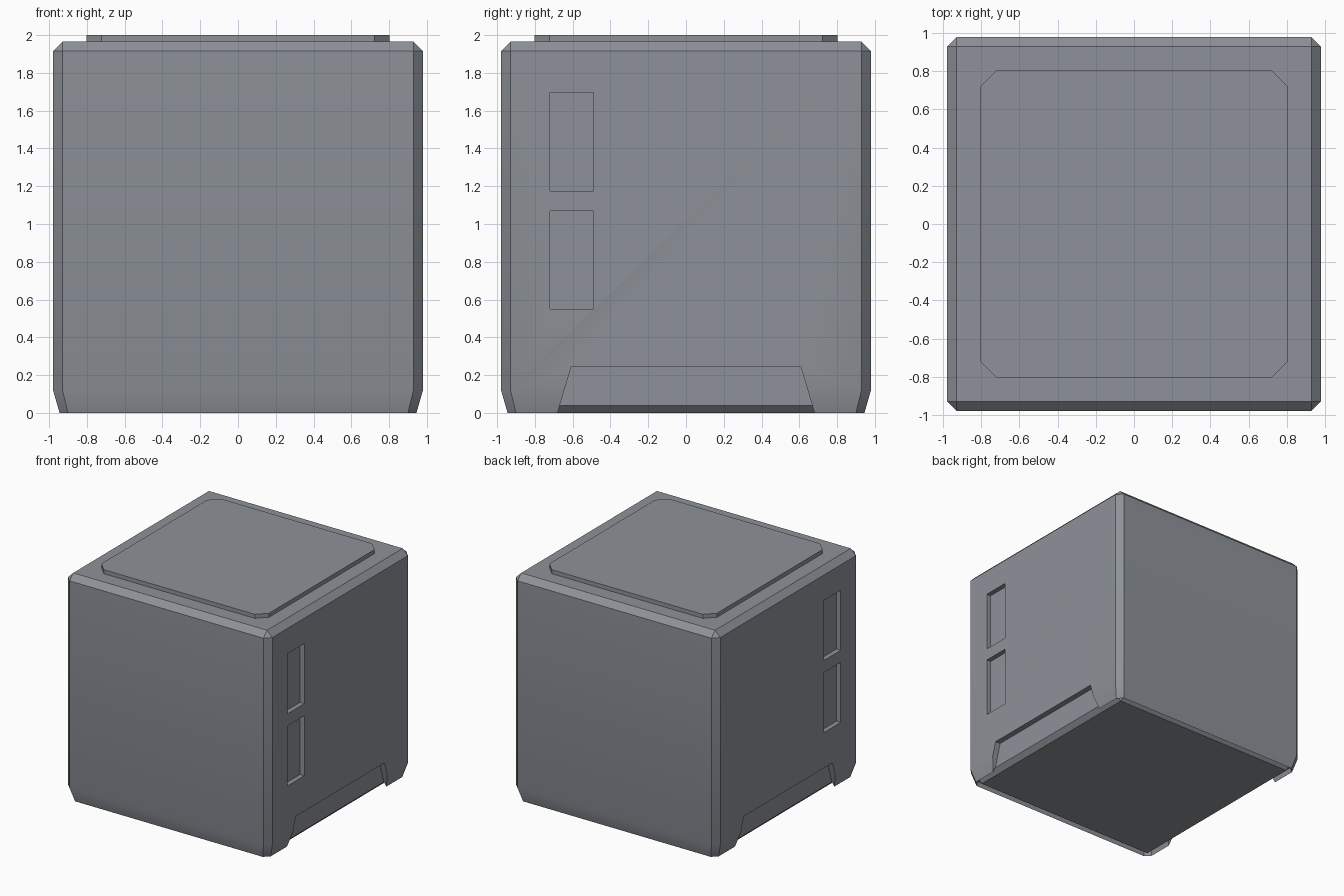
import bpy, bmesh, math

if "Cube" in bpy.data.objects:
    bpy.data.objects.remove(bpy.data.objects["Cube"])

metal = bpy.data.materials.new("blue_grey_metal")
metal.diffuse_color = (0.27, 0.29, 0.32, 1)
metal.use_nodes = True
metal.node_tree.nodes["Principled BSDF"].inputs["Base Color"].default_value = metal.diffuse_color


def make_object(name, bm):
    bmesh.ops.remove_doubles(bm, verts=bm.verts, dist=1e-4)
    bmesh.ops.recalc_face_normals(bm, faces=bm.faces)
    mesh = bpy.data.meshes.new(name)
    bm.to_mesh(mesh)
    bm.free()
    mesh.materials.append(metal)
    obj = bpy.data.objects.new(name, mesh)
    bpy.context.collection.objects.link(obj)
    return obj


def octagon(h, c):
    """Square of half width h with its corners cut by c."""
    k = h - c
    return [(k, -h), (h, -k), (h, k), (k, h), (-k, h), (-h, k), (-h, -k), (-k, -h)]


def stack(name, levels):
    """Loft cut-corner squares through (half width, corner cut, height)."""
    bm = bmesh.new()
    rings = [[bm.verts.new((x, y, z)) for x, y in octagon(h, c)] for h, c, z in levels]
    for a, b in zip(rings, rings[1:]):
        for i in range(8):
            j = (i + 1) % 8
            bm.faces.new((a[i], a[j], b[j], b[i]))
    bm.faces.new(rings[0][::-1])
    bm.faces.new(rings[-1])
    return make_object(name, bm)


def cut_side(body, profile, depth_x):
    """Cut a (y, z) profile into both sides, from outside in to depth_x."""
    for side in (-1, 1):
        bm = bmesh.new()
        inner, outer = ([bm.verts.new((side * x, y, z)) for y, z in profile]
                        for x in (depth_x, 1.2))
        n = len(profile)
        for i in range(n):
            j = (i + 1) % n
            bm.faces.new((inner[i], inner[j], outer[j], outer[i]))
        bm.faces.new(inner)
        bm.faces.new(outer)
        cutter = make_object("side_cutter", bm)
        cutter.hide_render = True
        mod = body.modifiers.new("cut", 'BOOLEAN')
        mod.operation = 'DIFFERENCE'
        mod.solver = 'EXACT'
        mod.object = cutter
        bpy.context.view_layer.objects.active = body
        bpy.ops.object.modifier_apply(modifier=mod.name)
        bpy.data.objects.remove(cutter)


# Body: bevelled base core, groove, thin rim, tapered foot, walls, bevelled top
body = stack("body", [
    (0.89, 0.0, 0.0), (0.932, 0.042, 0.042), (0.945, 0.045, 0.0),
    (0.979, 0.05, 0.12), (0.979, 0.05, 1.915), (0.929, 0.0, 1.965)])

# Two handle recesses on each side
for z0, z1 in ((0.55, 1.07), (1.175, 1.695)):
    cut_side(body, [(-0.72, z0), (-0.49, z0), (-0.49, z1), (-0.72, z1)], 0.938)

# Trapezoid notch at the foot of each side
cut_side(body, [(-0.695, -0.05), (0.695, -0.05), (0.608, 0.243), (-0.608, 0.243)], 0.93)

# Lid plate
lid = stack("lid", [(0.803, 0.08, 1.96), (0.803, 0.08, 2.0)])

# Smooth the shallow foot taper, keep the other edges sharp
for obj in (body, lid):
    bpy.ops.object.select_all(action='DESELECT')
    obj.select_set(True)
    bpy.context.view_layer.objects.active = obj
    bpy.ops.object.shade_smooth_by_angle(angle=math.radians(30))
